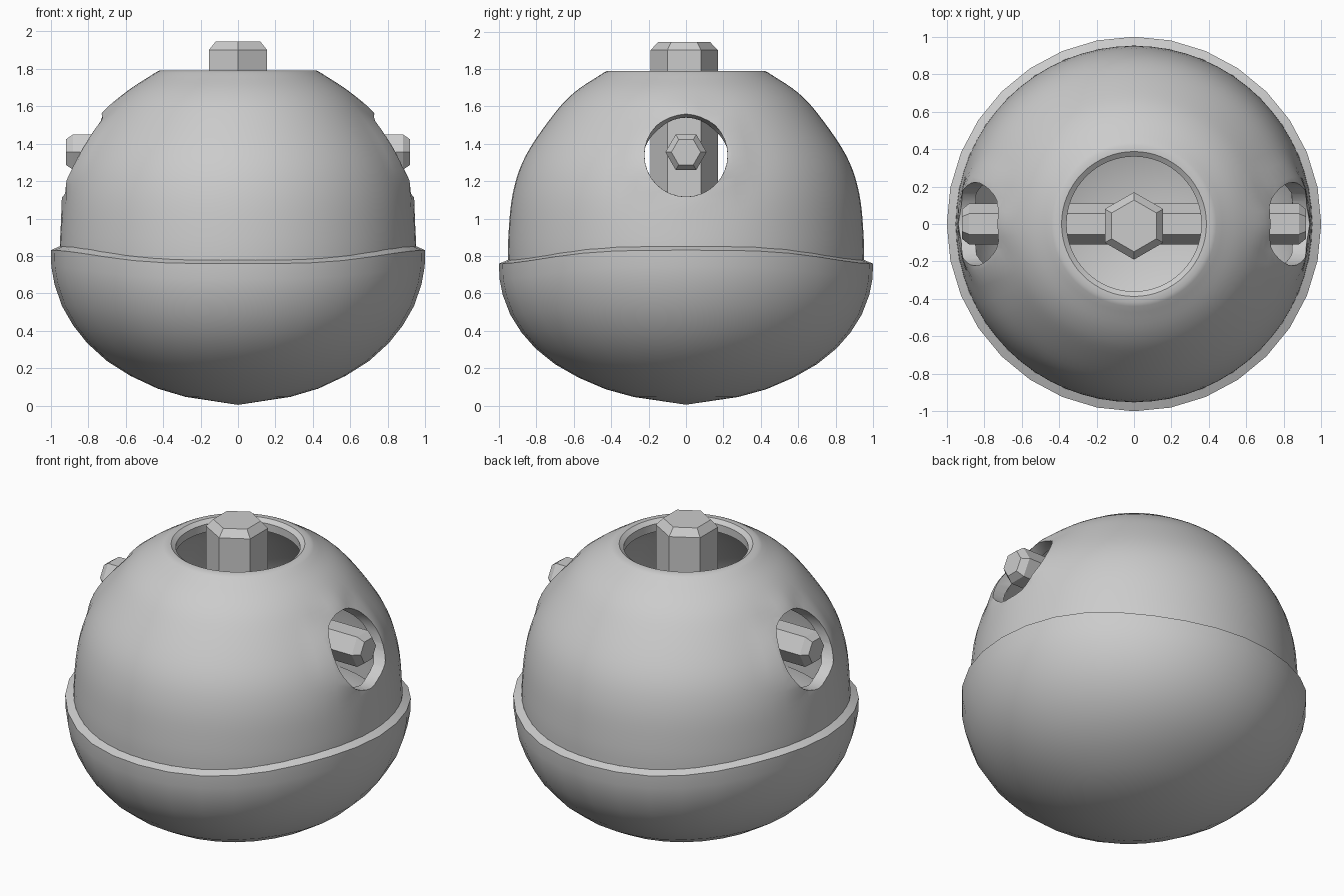
import bpy, bmesh, math
from mathutils import Vector

cube = bpy.data.objects.get("Cube")
if cube:
    bpy.data.objects.remove(cube, do_unlink=True)

grey = bpy.data.materials.new("plain_grey")
grey.use_nodes = True
colour = (0.6, 0.6, 0.6, 1)
grey.diffuse_color = colour
grey.node_tree.nodes["Principled BSDF"].inputs["Base Color"].default_value = colour


def lathe(name, profile, sides, closed=False, shape=None):
    """Turn an (r, z) profile around z; shape may move each point."""
    bm = bmesh.new()
    rings = []
    for i in range(sides):
        a = math.pi / 2 + math.tau * i / sides
        ring = []
        for r, z in profile:
            p = Vector((r * math.cos(a), r * math.sin(a), z))
            ring.append(bm.verts.new(shape(p) if shape else p))
        rings.append(ring)
    n = len(profile)
    for i in range(sides):
        a, b = rings[i], rings[(i + 1) % sides]
        for j in range(n if closed else n - 1):
            k = (j + 1) % n
            bm.faces.new((a[j], b[j], b[k], a[k]))
    bmesh.ops.remove_doubles(bm, verts=bm.verts[:], dist=1e-5)
    bmesh.ops.recalc_face_normals(bm, faces=bm.faces[:])
    mesh = bpy.data.meshes.new(name)
    bm.to_mesh(mesh)
    bm.free()
    mesh.materials.append(grey)
    obj = bpy.data.objects.new(name, mesh)
    bpy.context.collection.objects.link(obj)
    return obj


def activate(obj):
    bpy.ops.object.select_all(action='DESELECT')
    obj.select_set(True)
    bpy.context.view_layer.objects.active = obj


def smooth(obj, degrees):
    activate(obj)
    bpy.ops.object.shade_smooth_by_angle(angle=math.radians(degrees))


def curve_through(points, steps):
    """Catmull-Rom points along a profile."""
    pts = [Vector(p) for p in points]
    pts = [2 * pts[0] - pts[1]] + pts + [2 * pts[-1] - pts[-2]]
    out = []
    for a, b, c, d in zip(pts, pts[1:], pts[2:], pts[3:]):
        for s in range(steps):
            t = s / steps
            out.append(0.5 * (2 * b + (c - a) * t + (2 * a - 5 * b + 4 * c - d) * t * t
                              + (3 * b - a - 3 * c + d) * t ** 3))
    return [tuple(p) for p in out] + [tuple(pts[-2])]


# Lower bowl with a rim that dips at front and back
def wave(p):
    c = math.cos(2 * math.atan2(p.y, p.x))
    c *= 1.5 - 0.5 * c * c
    p.z += 0.036 * c * max(p.z, 0) / 0.8 * min(1, p.xy.length / 0.8)
    return p


bowl_outer = [(0, 0.005), (0.28, 0.047), (0.43, 0.09), (0.575, 0.155), (0.7, 0.23),
              (0.805, 0.32), (0.88, 0.41), (0.94, 0.51), (0.98, 0.62), (0.997, 0.71),
              (1, 0.795)]
bowl_inner = [(r * 0.89, z * 0.92 + 0.06) for r, z in reversed(bowl_outer)]
bowl = lathe("lower_bowl", bowl_outer + [(0.953, 0.815)] + bowl_inner, 32, shape=wave)
smooth(bowl, 35)


# Upper dome shell, pinched beside the side holes and lifted above and below
HOLE_Z = 1.34


def pinch(p):
    dz = p.z - HOLE_Z
    d = max(math.hypot(p.y, dz), 0.001)
    s = dz / d
    w = math.exp(-((d - 0.22) / 0.08) ** 2)
    lift = -0.03 + 0.055 * max(s, 0) ** 4 + 0.04 * max(-s, 0) ** 4
    if abs(p.x) > 0.4:
        p.x += math.copysign(lift * w, p.x)
    return p


dome_outer = curve_through([(0.95, 0.7), (0.95, 0.9), (0.925, 1.14), (0.855, 1.34),
                            (0.705, 1.56), (0.59, 1.68), (0.44, 1.78)], 5)
dome_inner = [(r * 0.925, 0.7 + (z - 0.7) * 0.94) for r, z in reversed(dome_outer)]
lip = [(0.42, 1.79), (0.387, 1.79), (0.36, 1.77), (0.36, 1.72)]
dome = lathe("upper_dome", dome_outer + lip + dome_inner, 64, closed=True, shape=pinch)

# Side holes, tapered inwards
for side in (1, -1):
    cutter = lathe("hole_cutter", [(0, 0.4), (0.195, 0.4), (0.2, 0.67),
                                   (0.222, 0.74), (0.225, 1.2), (0, 1.2)], 32)
    cutter.rotation_euler.y = side * math.pi / 2
    cutter.location.z = HOLE_Z
    cutter.hide_render = True
    for f in cutter.data.polygons:
        f.use_smooth = True
    activate(dome)
    mod = dome.modifiers.new("hole", 'BOOLEAN')
    mod.operation = 'DIFFERENCE'
    mod.solver = 'EXACT'
    mod.object = cutter
    bpy.context.view_layer.update()
    bpy.ops.object.modifier_apply(modifier=mod.name)
    bpy.data.objects.remove(cutter, do_unlink=True)
smooth(dome, 32)

# Upright hexagonal post
post = lathe("centre_post", [(0, 0.1), (0.18, 0.1), (0.18, 1.9), (0.138, 1.945), (0, 1.945)], 6)
post.location.y = -0.01

# Hexagonal crossbar through both side holes
bar = lathe("crossbar", [(0, -0.92), (0.078, -0.92), (0.11, -0.88),
                         (0.11, 0.88), (0.078, 0.92), (0, 0.92)], 6)
bar.rotation_euler.y = math.pi / 2
bar.location.z = 1.355
